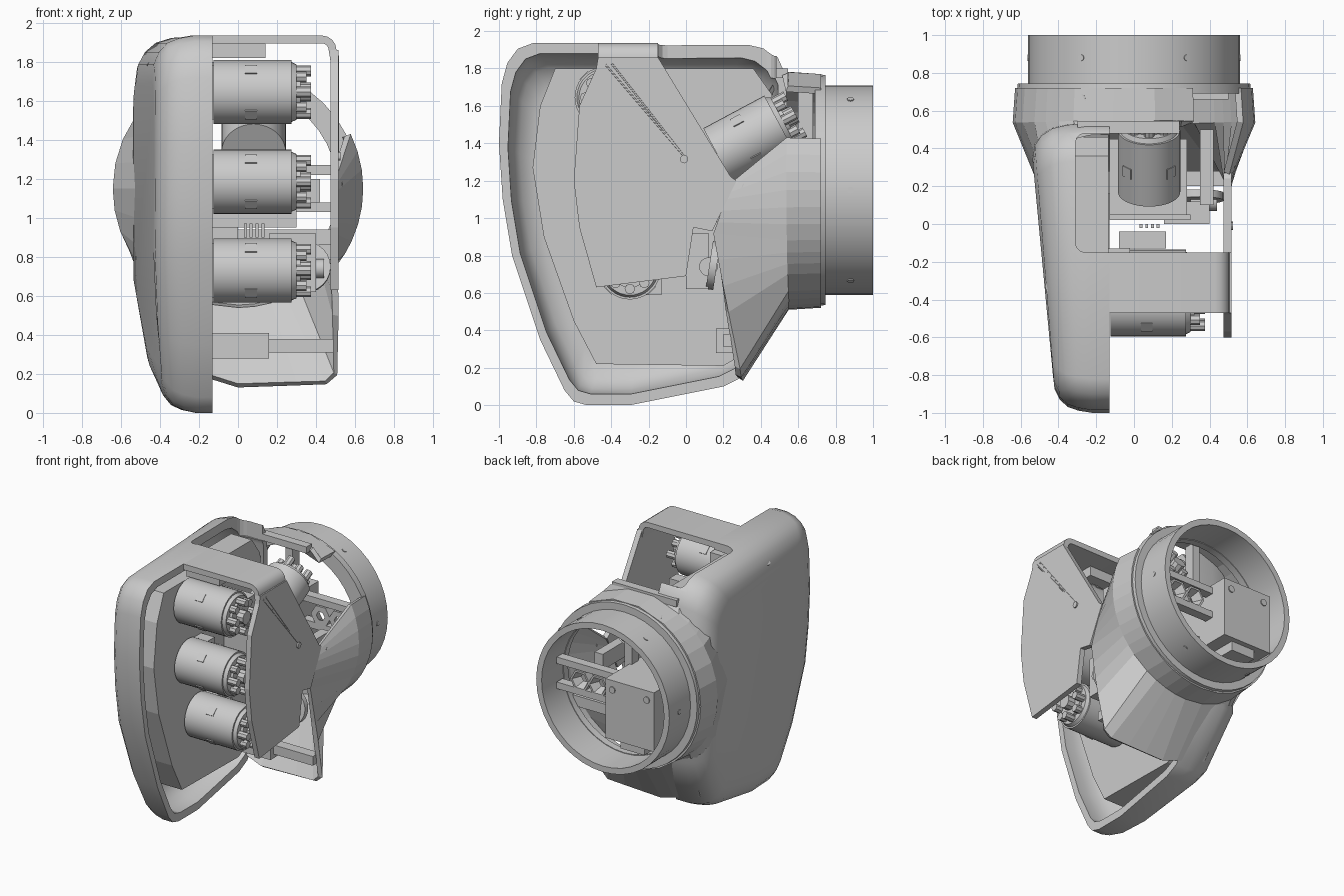
import bpy, bmesh
from math import sin, cos, pi, radians
from mathutils import Vector, Matrix

if "Cube" in bpy.data.objects:
    bpy.data.objects.remove(bpy.data.objects["Cube"])

def finish(bm, name, smooth=None):
    bmesh.ops.recalc_face_normals(bm, faces=bm.faces)
    me = bpy.data.meshes.new(name)
    bm.to_mesh(me)
    bm.free()
    ob = bpy.data.objects.new(name, me)
    bpy.context.collection.objects.link(ob)
    if smooth:
        me.polygons.foreach_set("use_smooth", [True] * len(me.polygons))
        me.set_sharp_from_angle(angle=radians(smooth))
    return ob

def loft(name, loops, cyclic=True, caps=False, ring=False, smooth=None):
    """Skin a list of point loops; ring joins the last loop to the first."""
    bm = bmesh.new()
    rows = [[bm.verts.new(p) for p in lp] for lp in loops]
    pairs = list(zip(rows, rows[1:])) + ([(rows[-1], rows[0])] if ring else [])
    for a, b in pairs:
        n = len(a)
        for i in range(n if cyclic else n - 1):
            j = (i + 1) % n
            bm.faces.new((a[i], a[j], b[j], b[i]))
    if caps:
        bm.faces.new(rows[0])
        bm.faces.new(rows[-1])
    return finish(bm, name, smooth)

def box(name, x, y, z, bevel=0.0):
    bm = bmesh.new()
    m = Matrix.Translation(((x[0]+x[1])/2, (y[0]+y[1])/2, (z[0]+z[1])/2)) @ \
        Matrix.Diagonal((x[1]-x[0], y[1]-y[0], z[1]-z[0], 1))
    bmesh.ops.create_cube(bm, size=1, matrix=m)
    if bevel:
        es = [e for e in bm.edges if abs((e.verts[0].co - e.verts[1].co).z) > 1e-4]
        bmesh.ops.bevel(bm, geom=es, offset=bevel, segments=3, affect='EDGES', profile=0.5)
    return finish(bm, name)

def prism(name, pts, x0, x1):
    return loft(name, [[(x, y, z) for y, z in pts] for x in (x0, x1)], caps=True)

def add_cyl(bm, r, z0, z1, base, seg=24, at=(0, 0), r2=None):
    m = base @ Matrix.Translation((at[0], at[1], (z0+z1)/2))
    bmesh.ops.create_cone(bm, cap_ends=True, segments=seg, radius1=r,
                          radius2=r if r2 is None else r2, depth=z1-z0, matrix=m)

def frame(origin, direction):
    q = Vector(direction).to_track_quat('Z', 'Y')
    return Matrix.Translation(origin) @ q.to_matrix().to_4x4()

def rod(name, origin, direction, r, length, seg=12):
    bm = bmesh.new()
    add_cyl(bm, r, 0, length, frame(origin, direction), seg)
    return finish(bm, name, 30)

WZ = 1.15   # height of the wrist axis
def wrist(r, y, a):
    return (r*cos(a), y, WZ + r*sin(a))

def lathe(name, profile, seg=40, smooth=None):
    return loft(name, [[wrist(r, y, 2*pi*i/seg) for i in range(seg)] for r, y in profile],
                ring=True, smooth=smooth)

# --- hollow shell on the left, open towards +x
outline = [(-.82, 1.935), (.34, 1.935), (.42, 1.915), (.49, 1.86), (.535, 1.76), (.55, 1.2), (.55, .57),
           (.30, .15), (.2, .1), (-.3, 0), (-.53, 0), (-.6, .02), (-.65, .08), (-.78, .35), (-.93, .8),
           (-.98, 1.1), (-1, 1.4), (-.985, 1.72), (-.955, 1.83), (-.9, 1.905)]
CY, CZ = -.2, 1.0
def shell_loop(t, s, depth):
    out = []
    for y, z in outline:
        x1 = -.50 - .07*y + depth + .10*max(0, .6-z)
        out.append((-.13 + t*(x1+.13), CY + (y-CY)*s, CZ + (z-CZ)*s))
    return out
outer = [(1, .74), (.97, .84), (.88, .91), (.74, .96), (.55, .985), (.3, 1), (0, 1)]
inner = [(0, .94), (.3, .935), (.6, .91), (.85, .86), (1, .76)]
shell = loft("palm_shell", [shell_loop(t, s, 0) for t, s in outer] +
             [shell_loop(t, s, .05) for t, s in inner], caps=True, smooth=35)

# window through the top of the shell
cut = box("window_cutter", (-.31, .2), (-.15, .48), (1.75, 2.1), .05)
cut.hide_render = True
cut.hide_viewport = True
cut.display_type = 'WIRE'
mod = shell.modifiers.new("window", 'BOOLEAN')
mod.object = cut
mod.solver = 'EXACT'

# core block that carries the motors
prism("motor_block", [(-.70, 1.8), (.36, 1.8), (.46, 1.66), (.47, .7), (.27, .25), (.2, .21),
                      (-.48, .22), (-.6, .45), (-.76, .9), (-.82, 1.27), (-.78, 1.6)], -.31, -.135)

# --- wrist ring and stepped collar
lathe("wrist_ring", [(.56, .72), (.56, 1.0), (.515, 1.0), (.515, .72)], smooth=30)
lathe("wrist_collar", [(.62, .69), (.615, .745), (.51, .745), (.51, .69)], smooth=30)

# cowl blending collar into shell, right wall and floor: angle, x, y, z of the front edge
keys = [(26, .49, .27, 1.2), (0, .49, .22, 1.1), (-25, .49, .15, .92), (-45, .5, .22, .5),
        (-58, .5, .275, .2), (-66, .45, .28, .155), (-90, 0, .29, .14), (-130, -.35, .32, .25),
        (-150, -.47, .32, .7), (-180, -.51, .26, 1.15), (-215, -.48, .36, 1.55),
        (-240, -.3, .5, 1.77), (-300, .25, .53, 1.77)]
rows = [[], [], []]
for k, (a, *p) in enumerate(keys):
    nxt = keys[min(k+1, len(keys)-1)]
    n = 1 if k == len(keys)-1 else (1 if abs(nxt[0]-a) < 15 else 3)
    for i in range(n):
        f = i / n
        ang = radians(a + (nxt[0]-a)*f)
        rows[0].append(Vector(p).lerp(Vector(nxt[1:]), f))
        rows[1].append(wrist(.625, .54, ang))
        rows[2].append(wrist(.612, .72, ang))
cowl = loft("wrist_cowl", rows, cyclic=False)
sol = cowl.modifiers.new("wall", 'SOLIDIFY')
sol.thickness = .035
sol.offset = 0

# --- right side plate and the bridge over the top
prism("side_plate", [(-.47, 1.86), (-.48, 1.8), (-.57, 1.6), (-.6, 1.2), (-.57, .95), (-.48, .63),
                     (0, .69), (.04, .95), (.14, .93), (.27, 1.2), (.24, 1.22), (-.15, 1.86)], .475, .515)
arc = [(.43 + .075*sin(i*pi/8), 1.86 + .075*cos(i*pi/8)) for i in range(5)]
arc_in = [(.43 + .035*sin(i*pi/8), 1.86 + .035*cos(i*pi/8)) for i in range(4, -1, -1)]
section = [(-.2, 1.935)] + arc + [(.51, 1.8), (.475, 1.8)] + arc_in + [(-.2, 1.89)]
loft("top_bridge", [[(x, y, z) for x, z in section] for y in (-.47, -.15)], caps=True, smooth=35)
box("window_back_bar", (-.3, .24), (.48, .545), (1.75, 1.8))
box("top_rail", (-.14, .14), (-.42, -.3), (1.82, 1.9))

# raised V ribs and screws on the plate
for y, z in ((-.43, 1.82), (-.40, 1.83)):
    d = Vector((0, -.01-y, 1.33-z))
    rod("plate_rib", (.511, y, z), d, .007, d.length, 6)
for y, z, x in ((-.01, 1.315, .5), (.32, 1.165, .51)):
    rod("plate_screw", (x, y, z), (1, 0, 0), .022, .025)

# --- motors: can, marks, end cap and gear train
def motor(name, origin, direction, r=.165, length=.4):
    bm = bmesh.new()
    f = frame(origin, direction)
    add_cyl(bm, r, 0, length, f, 36)
    add_cyl(bm, r*.93, length, length+.025, f, 36, r2=r*.86)
    add_cyl(bm, r*.62, length+.025, length+.045, f, 20)
    add_cyl(bm, r*.3, length+.045, length+.10, f, 10)
    for i in range(8):
        a = i*pi/4
        add_cyl(bm, .028, length+.02, length+(.075 if i % 2 else .10), f, 8,
                (r*.66*cos(a), r*.66*sin(a)))
    for i in range(4):
        m = f @ Matrix.Rotation(pi/4 + i*pi/2, 4, 'Z') @ Matrix.Translation((r-.008, 0, length*.48)) \
            @ Matrix.Diagonal((.022, .06, .06, 1))
        bmesh.ops.create_cube(bm, size=1, matrix=m)
    return finish(bm, name, 30)

for y, z, n in ((-.43, 1.645, "upper"), (-.42, 1.185, "middle"), (-.3, .73, "lower")):
    motor(n + "_motor", (-.125, y, z), (1, 0, 0))
    box(n + "_motor_foot", (-.14, -.02), (y+.08, y+.17), (z-.14, z+.14))
motor("thumb_motor", (.08, .17, 1.335), (0, .88, .47), .165, .37)

# --- inner frame, boards and drive parts
box("circuit_board", (-.13, .3), (.02, .05), (.95, 1.3))
box("inner_shelf", (-.13, .28), (.05, .45), (.98, 1.03))
box("upper_connector", (-.08, .17), (-.13, -.04), (1.5, 1.62))
for i in range(4):
    box("connector_pin", (.03+.03*i, .045+.03*i), (-.02, .0), (.9, .97))
rod("side_drive", (.3, .12, .74), (1, 0, 0), .05, .14, 16)
rod("drive_wheel", (.345, .125, .75), (0, 1, -.15), .13, .04, 24)
box("drive_housing", (.16, .4), (.0, .12), (.62, .92))
box("rear_strut", (.35, .42), (.1, .5), (1.08, 1.2))
box("floor_rail_wide", (-.14, .16), (.16, .28), (.28, .41))
box("floor_rail_thin", (.16, .49), (.2, .28), (.31, .38))

# --- wrist box and gear plate inside the ring
box("wrist_box", (-.41, .0), (.5, .97), (.84, 1.29))
box("wrist_box_step", (-.3, -.1), (.6, .93), (.77, .84))
for x, z in ((-.35, 1.22), (-.06, 1.22)):
    rod("box_screw", (x, .96, z), (0, 1, 0), .025, .018)
for z in (1.055, 1.245):
    box("gear_plate_bar", (-.01, .5), (.77, .84), (z-.025, z+.025))
def socket_loop(x, r, y):
    return [(x + r*cos(i*pi/3), y, WZ - .01 + r*sin(i*pi/3)) for i in range(6)]
for x in (.155, .305):
    loft("hex_socket", [socket_loop(x, r, y) for r, y in ((.082, .77), (.082, .84), (.066, .84), (.035, .77))],
         ring=True)
box("box_anchor", (-.5, .5), (.66, .7), (.86, .94))
box("box_anchor_upright", (-.02, .04), (.6, .68), (1.25, 1.68))

# --- small fasteners around the ring and on the shell
for i in range(6):
    a = i*pi/3
    rod("ring_screw", wrist(.55, .88, a), (cos(a), 0, sin(a)), .018, .014, 8)
for p, d in (((-.275, .66, 1.69), (-.45, 0, .9)), ((-.435, -.33, 1.79), (-.7, 0, .7))):
    rod("shell_plug", p, d, .03, .02, 16)
